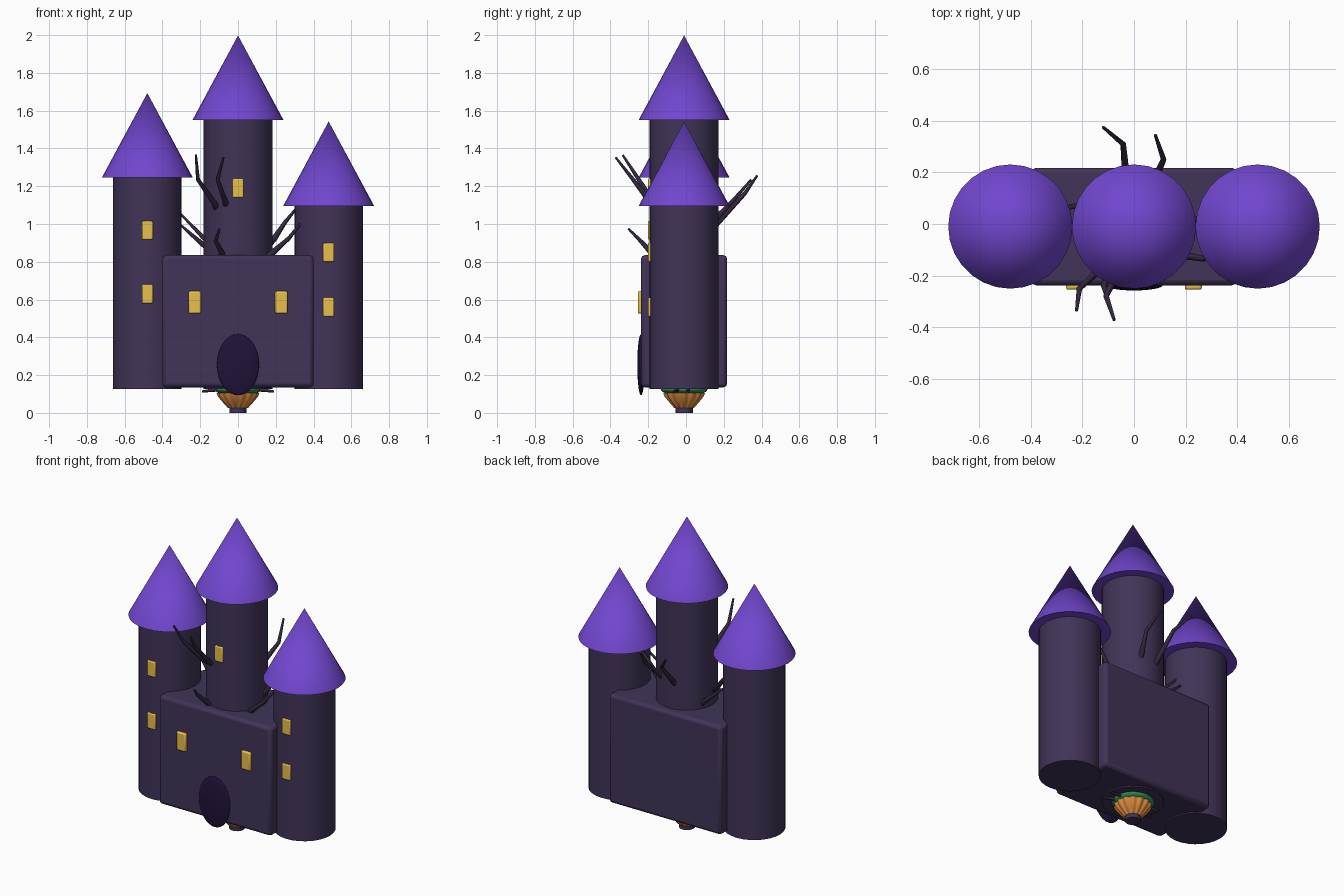
import bpy, bmesh, math
from mathutils import Vector

if "Cube" in bpy.data.objects:
    bpy.data.objects.remove(bpy.data.objects["Cube"])

CY = -0.01  # common centre line of the castle in y


def material(name, rgb):
    m = bpy.data.materials.new(name)
    m.diffuse_color = (*rgb, 1)
    m.use_nodes = True
    m.node_tree.nodes["Principled BSDF"].inputs["Base Color"].default_value = m.diffuse_color
    return m


WALL = material("wall", (0.052, 0.034, 0.095))
ROOF = material("roof", (0.165, 0.062, 0.62))
GOLD = material("window_glow", (0.80, 0.53, 0.07))
DARK = material("door_dark", (0.014, 0.006, 0.04))
BARK = material("bark", (0.034, 0.021, 0.05))
ORANGE = material("orange", (0.75, 0.27, 0.05))
GREEN = material("green", (0.03, 0.30, 0.10))


def finish(name, mat, angle=35):
    ob = bpy.context.object
    ob.name = name
    ob.data.materials.append(mat)
    bpy.ops.object.shade_smooth_by_angle(angle=math.radians(angle))
    return ob


def box(name, loc, size, mat, bevel):
    bpy.ops.mesh.primitive_cube_add(size=1, location=loc)
    ob = bpy.context.object
    ob.scale = size
    bpy.ops.object.transform_apply(location=False, rotation=False, scale=True)
    b = ob.modifiers.new("bevel", "BEVEL")
    b.width, b.segments = bevel, 2
    return finish(name, mat)


def cone(name, x, z0, z1, r0, r1, mat, y=CY, sides=28):
    bpy.ops.mesh.primitive_cone_add(vertices=sides, radius1=r0, radius2=r1,
                                    depth=z1 - z0, location=(x, y, (z0 + z1) / 2))
    return finish(name, mat)


def ball(name, loc, radii, mat):
    bpy.ops.mesh.primitive_uv_sphere_add(segments=32, ring_count=16, radius=1, location=loc)
    bpy.context.object.scale = radii
    return finish(name, mat)


def skin(name, rings, mat, angle=35):
    """Mesh from a list of equal-length point rings, capped at both ends."""
    bm = bmesh.new()
    vr = [[bm.verts.new(p) for p in ring] for ring in rings]
    n = len(rings[0])
    for a, b in zip(vr, vr[1:]):
        for i in range(n):
            bm.faces.new((a[i], a[(i + 1) % n], b[(i + 1) % n], b[i]))
    bm.faces.new(vr[0][::-1])
    bm.faces.new(vr[-1])
    bmesh.ops.recalc_face_normals(bm, faces=bm.faces)
    me = bpy.data.meshes.new(name)
    bm.to_mesh(me)
    bm.free()
    ob = bpy.data.objects.new(name, me)
    bpy.context.collection.objects.link(ob)
    bpy.ops.object.select_all(action='DESELECT')
    bpy.context.view_layer.objects.active = ob
    ob.select_set(True)
    return finish(name, mat, angle)


def branch(name, pts, r0=0.021, r1=0.006):
    """Tapered, bent twig through the given points."""
    pts = [Vector(p) for p in pts]
    rings = []
    for i, p in enumerate(pts):
        d = (pts[min(i + 1, len(pts) - 1)] - pts[max(i - 1, 0)]).normalized()
        u = d.cross(Vector((0.3, 1, 0.2))).normalized()
        v = d.cross(u)
        r = r0 + (r1 - r0) * i / (len(pts) - 1)
        rings.append([p + r * (u * math.cos(k * math.pi / 4) + v * math.sin(k * math.pi / 4))
                      for k in range(8)])
    skin(name, rings, BARK, 60)


# Main hall
box("main_hall", (0, CY, 0.485), (0.80, 0.456, 0.70), WALL, 0.02)

# Towers with pointed roofs and lit windows
towers = [("left", -0.48, 1.245, (0.63, 0.967)),
          ("centre", 0.0, 1.55, (1.19,)),
          ("right", 0.48, 1.095, (0.56, 0.85))]
for side, x, top, windows in towers:
    cone(side + "_tower", x, 0.127, top, 0.182, 0.182, WALL)
    cone(side + "_roof", x, top, top + 0.448, 0.241, 0.0, ROOF)
    for i, z in enumerate(windows):
        box(f"{side}_tower_window_{i}", (x, -0.186, z), (0.058, 0.03, 0.10), GOLD, 0.006)

# Hall windows and door
for s, side in ((-1, "left"), (1, "right")):
    box(side + "_hall_window", (s * 0.23, -0.237, 0.585), (0.066, 0.036, 0.118), GOLD, 0.008)
ball("door", (0, -0.238, 0.255), (0.111, 0.02, 0.162), DARK)

# Bare branches growing from the centre tower
branches = [
    [(-0.11, -0.12, 1.08), (-0.125, -0.17, 1.11), (-0.212, -0.25, 1.235), (-0.223, -0.335, 1.365)],
    [(-0.06, -0.13, 1.09), (-0.065, -0.185, 1.11), (-0.108, -0.28, 1.235), (-0.077, -0.372, 1.352)],
    [(-0.075, -0.13, 0.80), (-0.085, -0.18, 0.845), (-0.118, -0.24, 0.91), (-0.098, -0.305, 0.975)],
    [(-0.03, 0.12, 0.96), (-0.03, 0.17, 1.01), (-0.042, 0.31, 1.16), (-0.12, 0.376, 1.255)],
    [(0.06, 0.12, 0.98), (0.075, 0.16, 1.03), (0.115, 0.25, 1.125), (0.083, 0.345, 1.235)],
    [(-0.10, -0.06, 0.82), (-0.13, -0.05, 0.875), (-0.20, -0.01, 0.945), (-0.31, 0.02, 1.06)],
    [(-0.12, 0.05, 0.80), (-0.16, 0.06, 0.87), (-0.23, 0.07, 0.93), (-0.31, 0.05, 1.0)],
    [(0.13, -0.09, 0.80), (0.185, -0.12, 0.85), (0.27, -0.135, 0.925), (0.335, -0.10, 1.008)],
    [(0.13, 0.0, 0.86), (0.19, 0.01, 0.92), (0.25, 0.02, 1.01), (0.315, 0.03, 1.09)],
]
for i, pts in enumerate(branches):
    branch(f"branch_{i}", pts)

# Fluted cup under the castle, with icing and a small foot
N, flutes = 112, 14
cup = []
for z, r in ((0.025, 0.05), (0.06, 0.08), (0.085, 0.10), (0.105, 0.108)):
    ring = []
    for k in range(N):
        a = 2 * math.pi * k / N
        q = r * (1 + 0.05 * math.cos(flutes * a))
        ring.append((q * math.cos(a), CY + q * math.sin(a), z))
    cup.append(ring)
skin("cup", cup, ORANGE, 50)
cone("cup_foot", 0, 0, 0.03, 0.046, 0.046, WALL)
ball("icing", (0, CY, 0.125), (0.124, 0.124, 0.035), GREEN)

# Little dark twigs sticking out of the icing
for s, side in ((-1, "left"), (1, "right")):
    for j, dy in enumerate((-0.03, 0.02)):
        y = CY + dy
        branch(f"{side}_twig_{j}", [(s * 0.09, y, 0.125), (s * 0.14, y * 1.3, 0.12),
                                    (s * (0.19 - 0.01 * j), y * 1.6, 0.113)], 0.012, 0.006)
